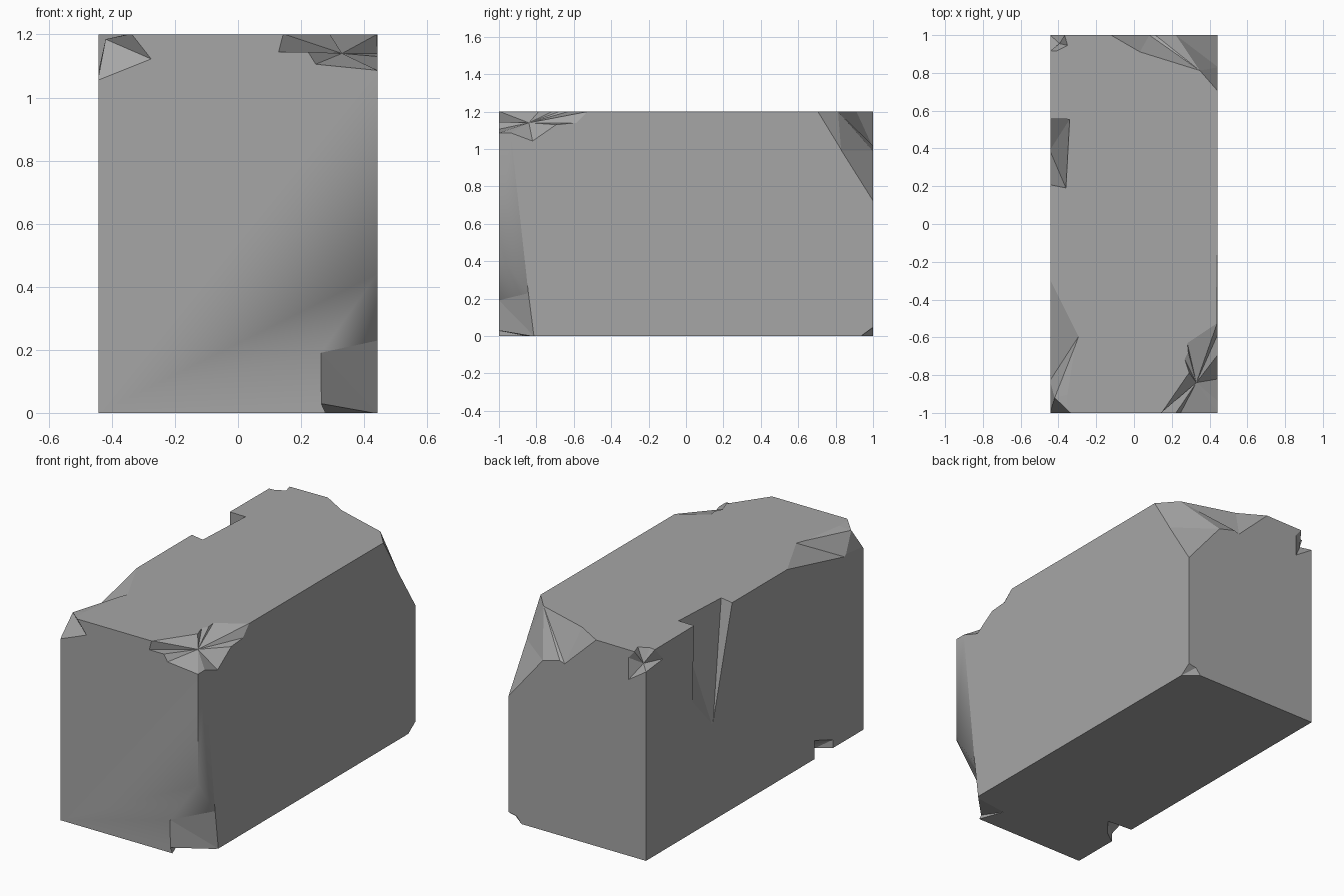
import bpy, bmesh
from mathutils import Vector

if "Cube" in bpy.data.objects:
    bpy.data.objects.remove(bpy.data.objects["Cube"])

HX, HY, H = 0.4425, 1.0, 1.2
L, R, F, B = -HX, HX, -HY, HY
EPS = 0.003


def outward(p):
    """Push points lying on the block's skin slightly outside it."""
    x, y, z = p
    if abs(abs(x) - HX) < 1e-4:
        x *= 1 + EPS / HX
    if abs(abs(y) - HY) < 1e-4:
        y *= 1 + EPS
    z += EPS if z > H - 1e-4 else -EPS if z < 1e-4 else 0
    return x, y, z


def cut(target, name, bm):
    """Subtract the bmesh from the target."""
    bmesh.ops.recalc_face_normals(bm, faces=bm.faces)
    me = bpy.data.meshes.new(name)
    bm.to_mesh(me)
    bm.free()
    cutter = bpy.data.objects.new(name, me)
    bpy.context.collection.objects.link(cutter)
    cutter.hide_render = True
    mod = target.modifiers.new(name, 'BOOLEAN')
    mod.operation, mod.solver, mod.object = 'DIFFERENCE', 'EXACT', cutter
    bpy.context.view_layer.objects.active = target
    bpy.ops.object.modifier_apply(modifier=name)
    bpy.data.objects.remove(cutter)


def hull_chip(target, name, points):
    """Break out a convex flake."""
    bm = bmesh.new()
    for p in points:
        bm.verts.new(outward(p))
    bmesh.ops.convex_hull(bm, input=bm.verts)
    loose = [v for v in bm.verts if not v.link_faces]
    bmesh.ops.delete(bm, geom=loose, context='VERTS')
    cut(target, name, bm)


def corner_chip(target, name, corner, rim, apex=None, faces=None):
    """Break off a corner along a rim; the break is a fan to apex or given faces."""
    bm = bmesh.new()
    vs = [bm.verts.new(outward(p)) for p in rim]
    n = len(rim)
    if apex:
        vs.append(bm.verts.new(apex))
    out = bm.verts.new((corner[0] * 1.3, corner[1] * 1.1,
                        H + .1 if corner[2] else -.1))
    for i in range(n):
        bm.faces.new((vs[i], vs[(i + 1) % n], out))
    for f in faces or [(i, (i + 1) % n, n) for i in range(n)]:
        bm.faces.new([vs[i] for i in f])
    cut(target, name, bm)


# Block
bpy.ops.mesh.primitive_cube_add(size=1, location=(0, 0, H / 2))
stone = bpy.context.object
stone.name = "stone_block"
stone.scale = (2 * HX, 2 * HY, H)
bpy.ops.object.transform_apply(location=True, scale=True)

# Top corners
corner_chip(stone, "back_right_top", (R, B, H), [
    (-.13, B, H), (.03, .91, H), (.35, .81, H), (R, .70, H), (R, .83, .99),
    (R, B, .715), (.22, B, .985), (.109, B, 1.015), (.083, B, 1.0)],
    faces=[(4, 5, 6), (2, 3, 4), (2, 4, 6), (2, 6, 7), (2, 7, 8),
           (1, 2, 8), (0, 1, 8)])
corner_chip(stone, "back_left_top", (L, B, H), [
    (-.366, B, H), (-.35, .945, H), (-.41, .915, H), (L, .915, H),
    (L, .834, 1.116), (L, B, 1.098), (-.327, B, 1.02), (-.327, B, 1.155)],
    apex=(-.395, .955, 1.12))
corner_chip(stone, "front_left_top", (L, F, H), [
    (L, F, 1.05), (-.27, F, 1.12), (-.335, F, H), (-.34, -.9, H),
    (-.29, -.59, H), (-.32, -.34, H), (L, -.28, H), (L, -.83, 1.07)],
    apex=(-.42, -.92, 1.185),
    faces=[(0, 1, 8), (1, 2, 8), (2, 3, 8), (3, 4, 8), (4, 7, 8), (7, 0, 8),
           (4, 5, 6), (4, 6, 7)])
corner_chip(stone, "front_right_top", (R, F, H), [
    (.14, F, H), (.125, F, 1.145), (.22, F, 1.145), (.245, F, 1.105),
    (R, F, 1.085), (R, -.94, 1.085), (R, -.82, 1.04), (R, -.69, 1.13),
    (R, -.58, 1.14), (R, -.51, H), (.28, -.62, H), (.285, -.67, H),
    (.265, -.71, H), (.29, -.785, H)], apex=(.33, -.84, 1.14))

# Bottom corners: tiny flake at the back, sloping notch with undercut in front
corner_chip(stone, "back_right_bottom", (R, B, 0), [
    (R, .93, 0), (R, B, .05), (.39, B, .04), (.353, B, 0)],
    faces=[(0, 1, 2), (0, 2, 3)])
hull_chip(stone, "front_right_bottom", [
    (R, F, 0), (R, F, .45), (.26, F, .19), (.265, F, .03), (.28, F, 0),
    (R, -.84, .23), (R, -.81, 0)])
hull_chip(stone, "bottom_undercut", [
    (R, F, 0), (.28, F, 0), (.265, F, .03), (.22, -.84, 0), (R, -.81, 0)])

# Left side: deep wedge from the top edge, small notch in the bottom edge
hull_chip(stone, "left_wedge", [
    (L, .557, H), (L, .575, .75), (L, .39, .547), (L, .207, H),
    (-.34, .555, H), (-.355, .5, H), (-.36, .19, H)])
hull_chip(stone, "left_bottom_notch", [
    (L, -.55, 0), (L, -.55, .11), (L, -.61, .09), (L, -.72, .05),
    (L, -.72, 0), (-.28, -.56, 0), (-.36, -.66, 0)])

# Crisp facets; only the sloping lower facet blends into its neighbours
bm = bmesh.new()
bm.from_mesh(stone.data)
bmesh.ops.remove_doubles(bm, verts=bm.verts, dist=.007)


def nearest(p):
    return min(bm.verts, key=lambda v: (v.co - Vector(p)).length)


def split(p, q):
    a, b = nearest(p), nearest(q)
    for f in a.link_faces:
        if f in b.link_faces and not any(b in e.verts for e in a.link_edges):
            bmesh.utils.face_split(f, a, b)
            return


for q in ((.26, F, .19), (R, F, .45), (R, F, 1.085)):
    split((L, F, 0), q)
split((R, -.84, .23), (R, -.94, 1.085))
soft = (Vector((.351, F, .32)), Vector((R, -.92, .34)))
side = Vector((R, -.89, .66))
for f in bm.faces:
    f.smooth = True
for e in bm.edges:
    mid = (e.verts[0].co + e.verts[1].co) / 2
    blended = min((mid - s).length for s in soft) < .05
    crease = e.calc_face_angle(0) > .02 or (mid - side).length < .05
    e.smooth = blended or not crease
bm.to_mesh(stone.data)
bm.free()

# Mid grey stone
mat = bpy.data.materials.new("stone_grey")
mat.diffuse_color = (.38, .38, .38, 1)
mat.use_nodes = True
mat.node_tree.nodes["Principled BSDF"].inputs["Base Color"].default_value = mat.diffuse_color
stone.data.materials.clear()
stone.data.materials.append(mat)
